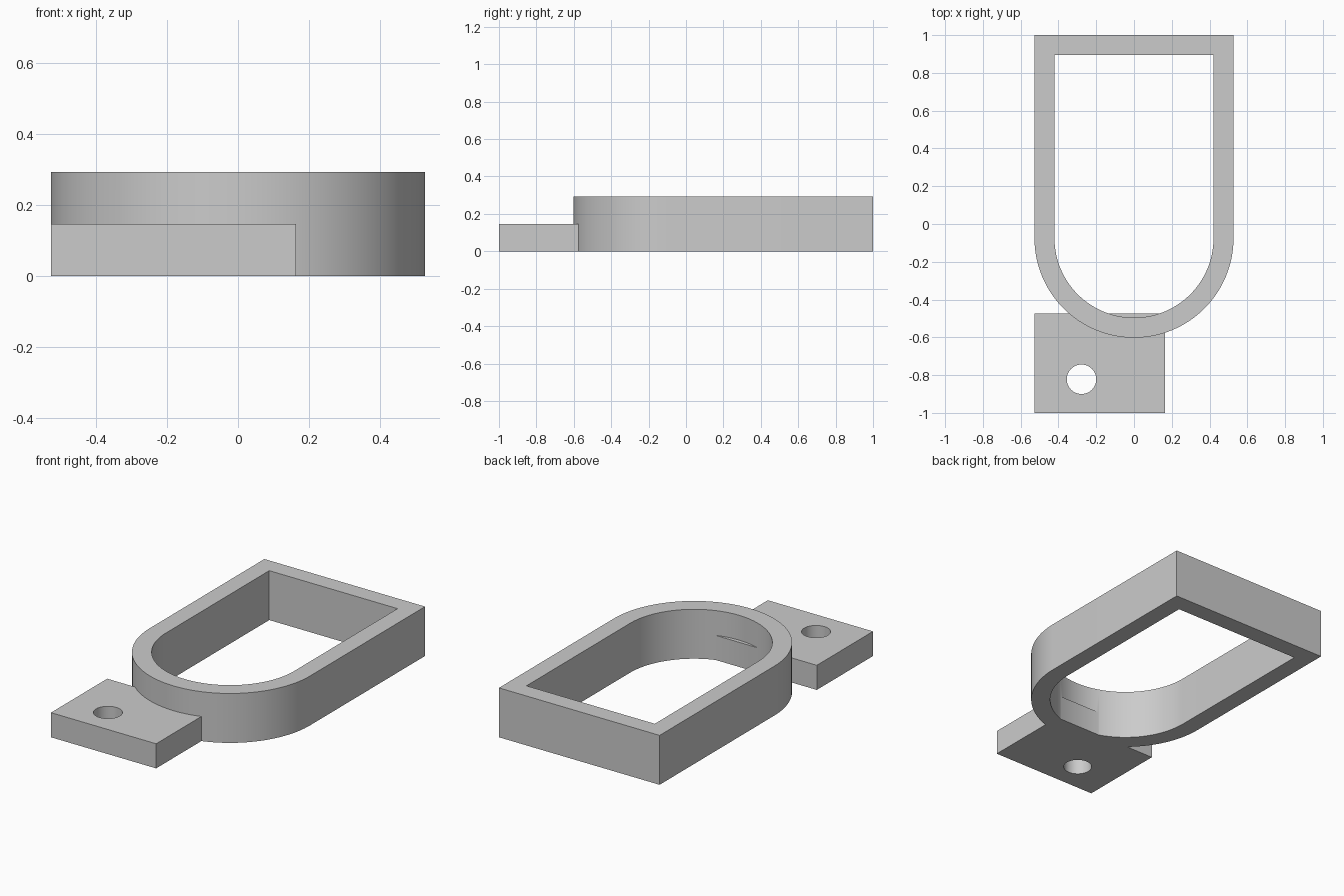
import bpy, bmesh, math
from mathutils import Matrix

cube = bpy.data.objects.get("Cube")
if cube:
    bpy.data.objects.remove(cube, do_unlink=True)

WIDTH, WALL, HEIGHT = 1.054, 0.106, 0.293
ARC_Y, BACK_Y = -0.075, 1.0
TAB_X, TAB_Y, TAB_H = (-0.527, 0.163), (-1.0, -0.473), 0.146

grey = bpy.data.materials.new("plain_grey")
grey.use_nodes = True
grey.diffuse_color = (0.6, 0.6, 0.6, 1)
grey.node_tree.nodes["Principled BSDF"].inputs["Base Color"].default_value = (0.6, 0.6, 0.6, 1)


def make_object(name, bm):
    bmesh.ops.recalc_face_normals(bm, faces=bm.faces)
    mesh = bpy.data.meshes.new(name)
    bm.to_mesh(mesh)
    bm.free()
    mesh.materials.append(grey)
    obj = bpy.data.objects.new(name, mesh)
    bpy.context.collection.objects.link(obj)
    return obj


def arch_outline(inset, steps=64):
    """Half circle at the front, square corners at the back."""
    r = WIDTH / 2 - inset
    pts = [(-r * math.cos(math.pi * i / steps), ARC_Y - r * math.sin(math.pi * i / steps))
           for i in range(steps + 1)]
    return pts + [(r, BACK_Y - inset), (-r, BACK_Y - inset)]


def boolean(target, tool, operation):
    mod = target.modifiers.new(operation.lower(), "BOOLEAN")
    mod.operation, mod.object, mod.solver = operation, tool, "EXACT"
    bpy.context.view_layer.objects.active = target
    bpy.ops.object.modifier_apply(modifier=mod.name)
    bpy.data.objects.remove(tool, do_unlink=True)


# Arch-shaped frame: four vertex loops bridged into a closed wall
bm = bmesh.new()
loops = [[bm.verts.new((x, y, z)) for x, y in arch_outline(inset)]
         for inset, z in ((0, 0), (0, HEIGHT), (WALL, HEIGHT), (WALL, 0))]
count = len(loops[0])
for k in range(4):
    a, b = loops[k], loops[(k + 1) % 4]
    for i in range(count):
        j = (i + 1) % count
        bm.faces.new((a[i], a[j], b[j], b[i]))
frame = make_object("arch_frame", bm)

# Mounting tab with a round screw hole
bm = bmesh.new()
bmesh.ops.create_cube(bm, size=1, matrix=Matrix.Translation(
    (sum(TAB_X) / 2, sum(TAB_Y) / 2, TAB_H / 2)) @ Matrix.Diagonal(
    (TAB_X[1] - TAB_X[0], TAB_Y[1] - TAB_Y[0], TAB_H, 1)))
tab = make_object("mounting_tab", bm)

bm = bmesh.new()
bmesh.ops.create_cone(bm, cap_ends=True, segments=48, radius1=0.078, radius2=0.078,
                      depth=1, matrix=Matrix.Translation((-0.278, -0.822, 0)))
hole = make_object("hole_cutter", bm)
hole.hide_render = True
boolean(tab, hole, "DIFFERENCE")

# Fuse the tab into the frame
boolean(frame, tab, "UNION")
frame.name = "arch_frame_with_tab"
bpy.ops.object.select_all(action="DESELECT")
frame.select_set(True)
bpy.context.view_layer.objects.active = frame
bpy.ops.object.shade_smooth_by_angle(angle=math.radians(30))
